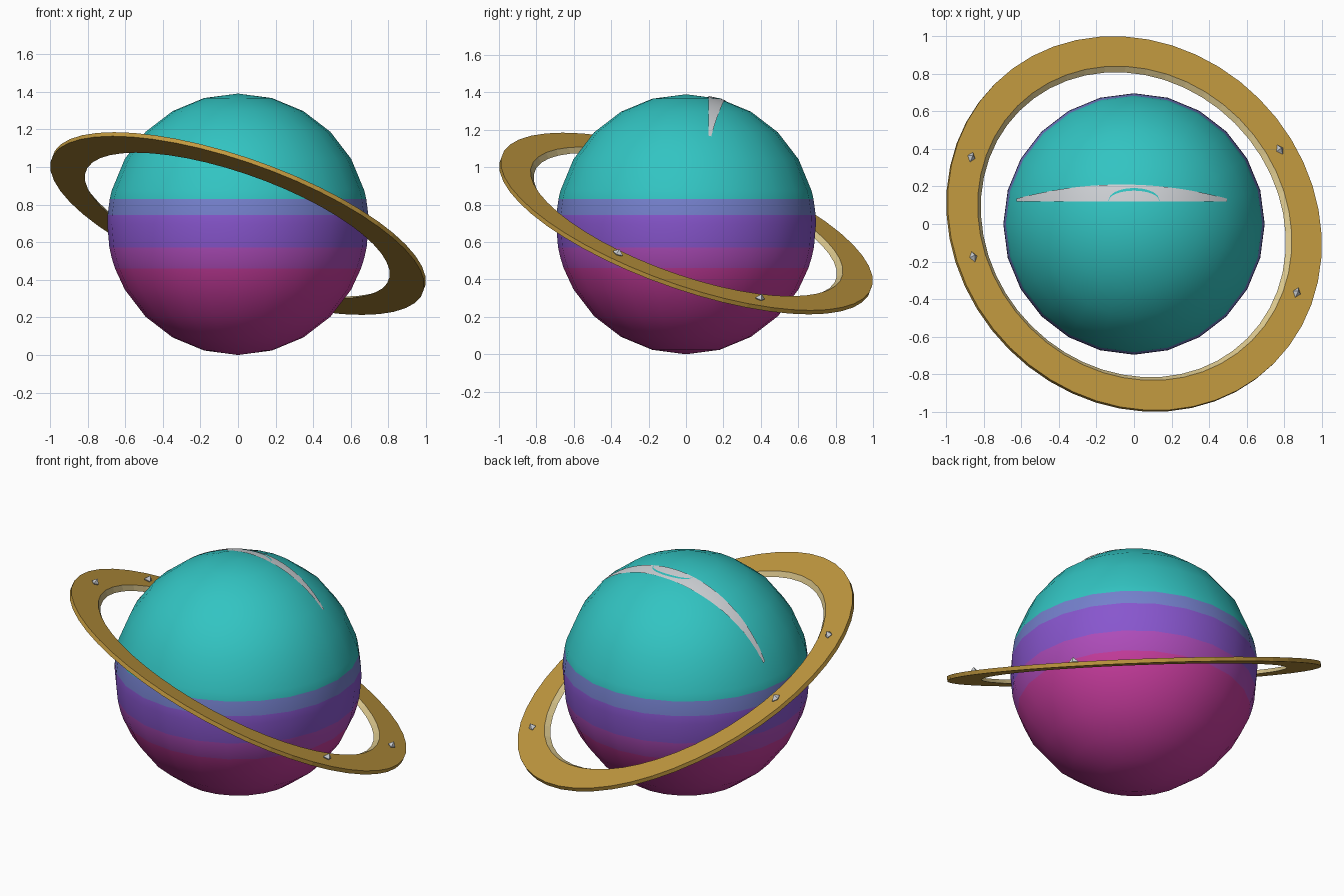
import bpy, bmesh, math
from mathutils import Matrix, Vector

if "Cube" in bpy.data.objects:
    bpy.data.objects.remove(bpy.data.objects["Cube"])

CENTRE = Vector((0, 0, 0.695))
R = 0.695


def material(name, hex_colour):
    rgb = [int(hex_colour[i:i + 2], 16) / 255 for i in (0, 2, 4)]
    lin = [c / 12.92 if c <= 0.04045 else ((c + 0.055) / 1.055) ** 2.4 for c in rgb]
    m = bpy.data.materials.new(name)
    m.diffuse_color = (*lin, 1)
    m.use_nodes = True
    m.node_tree.nodes["Principled BSDF"].inputs["Base Color"].default_value = m.diffuse_color
    return m


teal = material("teal", "32C4C2")
blue_violet = material("blue violet", "7480CC")
purple = material("purple", "8856CE")
orchid = material("orchid", "AE4CBA")
magenta = material("magenta", "C83C9E")
gold = material("gold", "C39A40")
pale_gold = material("pale gold", "DCC88E")
silver = material("silver", "CDD0D4")


def finish(name, bm, mats, smooth=False):
    mesh = bpy.data.meshes.new(name)
    bm.to_mesh(mesh)
    bm.free()
    for m in mats:
        mesh.materials.append(m)
    for p in mesh.polygons:
        p.use_smooth = smooth
    ob = bpy.data.objects.new(name, mesh)
    bpy.context.collection.objects.link(ob)
    return ob


def lathe(profile, sides, closed=False):
    """Revolve (radius, height) points about z."""
    bm = bmesh.new()
    verts = [bm.verts.new((r, 0, z)) for r, z in profile]
    pairs = list(zip(verts, verts[1:])) + ([(verts[-1], verts[0])] if closed else [])
    edges = [bm.edges.new(p) for p in pairs]
    bmesh.ops.spin(bm, geom=verts + edges, axis=(0, 0, 1), cent=(0, 0, 0),
                   steps=sides, angle=math.tau)
    bmesh.ops.remove_doubles(bm, verts=bm.verts, dist=1e-4)
    bmesh.ops.recalc_face_normals(bm, faces=bm.faces)
    return bm


# Planet: sphere with extra loops at the colour band heights
bands = [0.83, 0.745, 0.572, 0.46]
heights = [R * math.sin(math.radians(a)) for a in range(-90, 91, 15)]
heights = sorted(heights + [b - CENTRE.z for b in bands])
bm = lathe([(math.sqrt(max(R * R - h * h, 0)), h) for h in heights], 24)
for f in bm.faces:
    z = f.calc_center_median().z + CENTRE.z
    f.material_index = sum(z < b for b in bands)
planet = finish("planet", bm, [teal, blue_violet, purple, orchid, magenta], True)
planet.location = CENTRE


def surface_strip(name, x0, x1, low, high, mat, radius, steps=28):
    """Thin plate hugging the top of the planet between two curves y(x)."""
    bm = bmesh.new()
    rows = []
    for i in range(steps + 1):
        x = x0 + (x1 - x0) * i / steps
        u = 2 * i / steps - 1
        row = []
        for k in range(4):
            y = low(u) + (high(u) - low(u)) * k / 3
            row.append(bm.verts.new((x, y, math.sqrt(radius ** 2 - x * x - y * y))))
        rows.append(row)
    for a, b in zip(rows, rows[1:]):
        for k in range(3):
            bm.faces.new((a[k], b[k], b[k + 1], a[k + 1]))
    ob = finish(name, bm, [mat], True)
    ob.location = CENTRE


# Silver crescent mark and the thin teal arc crossing it
surface_strip("crescent_mark", -0.625, 0.495, lambda u: 0.12,
              lambda u: 0.135 + 0.075 * (1 - u * u), silver, R + 0.001)
surface_strip("crescent_arc", -0.135, 0.135,
              lambda u: 0.122 + 0.055 * math.sqrt(max(1 - u * u, 0)),
              lambda u: 0.128 + 0.063 * math.sqrt(max(1 - u * u, 0)), teal, R + 0.0025)

# Tilted ring with a slanted pale inner wall
normal = Vector((0.32, 0.32, 0.892)).normalized()
tilt = Matrix.Translation(CENTRE + Vector((0, 0, 0.004))) @ \
    Vector((0, 0, 1)).rotation_difference(normal).to_matrix().to_4x4()
T = 0.012
bm = lathe([(0.856, -T), (1.05, -T), (1.05, T), (0.882, T)], 48, closed=True)
for f in bm.faces:
    c = f.calc_center_median()
    f.material_index = 1 if c.xy.length < 0.9 else 0
ring = finish("ring", bm, [gold, pale_gold])
ring.matrix_world = tilt

# Four small crystals on the ring
spots = [(-0.87, 0.35), (-0.86, -0.18), (0.77, 0.39), (0.86, -0.37)]
for i, (x, y) in enumerate(spots):
    z = -(normal.x * x + normal.y * y) / normal.z
    local = tilt.to_3x3().inverted() @ Vector((x, y, z))
    bm = bmesh.new()
    bmesh.ops.create_cone(bm, segments=4, radius1=1, radius2=0, depth=1,
                          matrix=Matrix.Translation((0, 0, 0.5)))
    bmesh.ops.create_cone(bm, segments=4, radius1=0, radius2=1, depth=1,
                          matrix=Matrix.Translation((0, 0, -0.5)))
    bmesh.ops.remove_doubles(bm, verts=bm.verts, dist=1e-4)
    bmesh.ops.scale(bm, vec=(0.022, 0.03, 0.027), verts=bm.verts)
    ob = finish(f"crystal_{i + 1}", bm, [silver])
    spin = Matrix.Rotation(math.atan2(local.y, local.x), 4, 'Z')
    ob.matrix_world = tilt @ Matrix.Translation((local.x, local.y, T + 0.006)) @ spin
